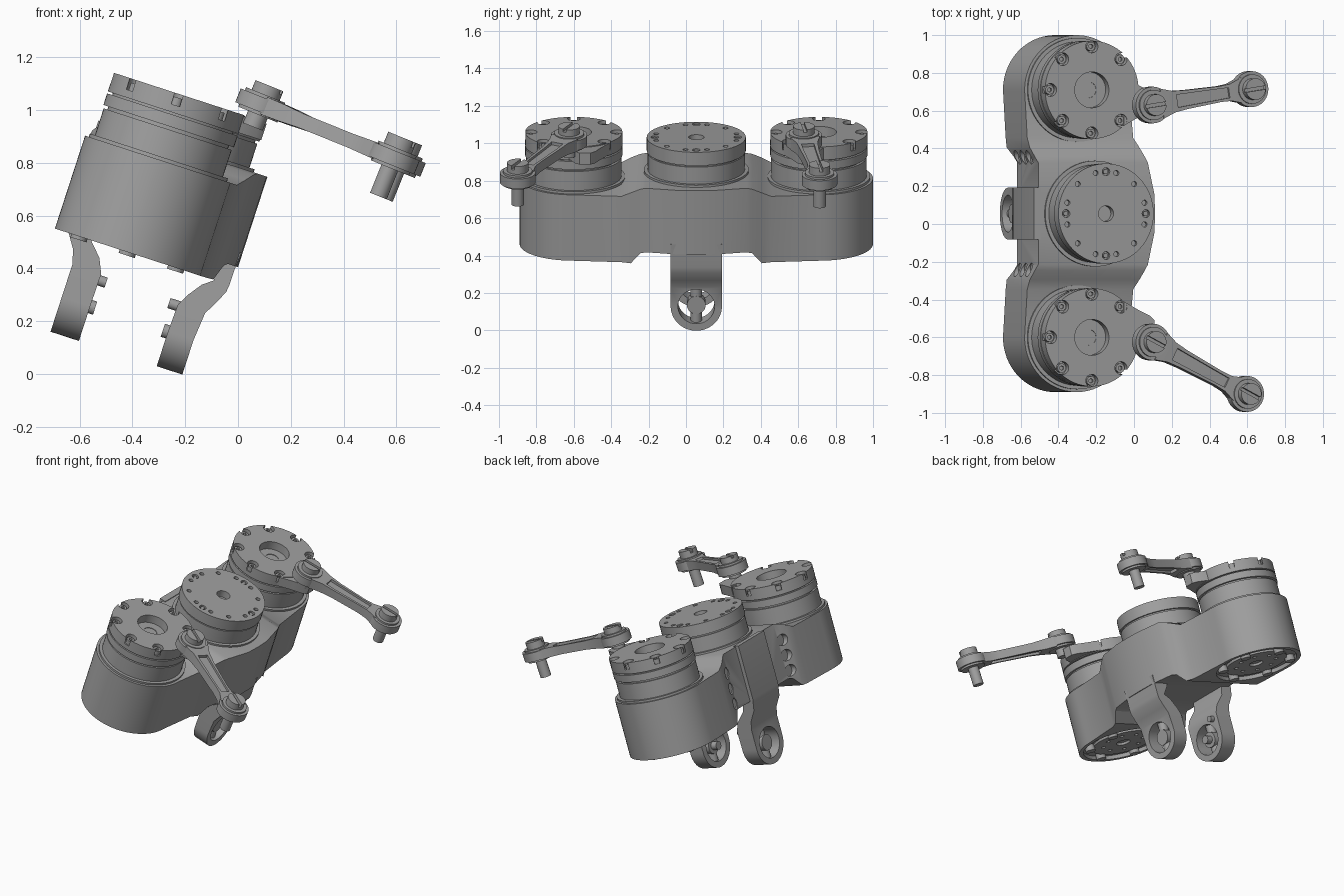
import bpy, bmesh, math
from mathutils import Matrix, Vector

if "Cube" in bpy.data.objects:
    bpy.data.objects.remove(bpy.data.objects["Cube"])

metal = bpy.data.materials.new("grey_metal")
metal.use_nodes = True
metal.diffuse_color = (0.35, 0.35, 0.35, 1)
metal.node_tree.nodes["Principled BSDF"].inputs["Base Color"].default_value = metal.diffuse_color

# Frame of the tilted housing
TILT = Matrix.Translation((0, 0.055, 0)) @ Matrix.Rotation(math.radians(18), 4, 'Y')


def make(name, bm):
    bmesh.ops.recalc_face_normals(bm, faces=bm.faces)
    mesh = bpy.data.meshes.new(name)
    bm.to_mesh(mesh)
    bm.free()
    mesh.materials.append(metal)
    obj = bpy.data.objects.new(name, mesh)
    bpy.context.collection.objects.link(obj)
    return obj


def rods(name, specs, seg=32):
    """Cylinders given as (radius, start, end), in one mesh."""
    bm = bmesh.new()
    for r, p, q in specs:
        p, q = Vector(p), Vector(q)
        m = Matrix.Translation((p + q) / 2) @ (q - p).to_track_quat('Z', 'Y').to_matrix().to_4x4()
        bmesh.ops.create_cone(bm, cap_ends=True, segments=seg, radius1=r, radius2=r,
                              depth=(q - p).length, matrix=m)
    return make(name, bm)


def loft(name, sections):
    """Skin a row of four-cornered sections."""
    bm = bmesh.new()
    rows = [[bm.verts.new(p) for p in s] for s in sections]
    for a, b in zip(rows, rows[1:]):
        for i in range(4):
            j = (i + 1) % 4
            bm.faces.new((a[i], a[j], b[j], b[i]))
    bm.faces.new(rows[0])
    bm.faces.new(rows[-1])
    return make(name, bm)


def cut(obj, cutter):
    mod = obj.modifiers.new("cut", 'BOOLEAN')
    mod.operation, mod.solver, mod.object = 'DIFFERENCE', 'EXACT', cutter
    bpy.context.view_layer.update()
    deps = bpy.context.evaluated_depsgraph_get()
    mesh = bpy.data.meshes.new_from_object(obj.evaluated_get(deps))
    obj.modifiers.clear()
    obj.data = mesh
    bpy.data.objects.remove(cutter)


def finish(frame, *objs):
    for o in objs:
        o.data.transform(frame)
        bpy.ops.object.select_all(action='DESELECT')
        o.select_set(True)
        bpy.context.view_layer.objects.active = o
        bpy.ops.object.shade_smooth_by_angle(angle=math.radians(32))


def ring(u, y, radius, count, start=0, skip=()):
    for i in range(count):
        if i not in skip:
            a = math.radians(start) + math.tau * i / count
            yield u + radius * math.cos(a), y + radius * math.sin(a)


MU, MY, R = -0.54, 0.655, 0.26

# Housing: sections along y as (y, rear, front, bottom, top)
half = [(0, -.775, -.125, .385, .745), (.1, -.775, -.128, .385, .745),
        (.27, -.775, -.165, .385, .745), (.3, -.79, -.178, .375, .735),
        (.35, -.81, -.2, .312, .708), (.4, -.815, -.225, .31, .68)]
for i in range(17):
    t = math.radians(i * 88 / 16)
    h = 0.29 * math.cos(t)
    half.append((MY + 0.29 * math.sin(t), MU - h, MU + h, .31, .68))
full = [(-s[0], *s[1:]) for s in half[:0:-1]] + half
housing = loft("housing", [[(a, y, c), (b, y, c), (b, y, d), (a, y, d)] for y, a, b, c, d in full])
cut(housing, rods("pocket_cutter", [(.262, (MU, s * MY, .25), (MU, s * MY, .335)) for s in (-1, 1)], 48))
cut(housing, rods("scallop_cutter", [(.036, (-.9, s * .298, w), (-.77, s * .298, w))
                                     for s in (-1, 1) for w in (.43, .53, .63)], 20))
finish(TILT, housing)

# Outer motors
for side, s in (("right", -1), ("left", 1)):
    y = s * MY
    base = rods(side + "_motor_body", [(.275, (MU, y, .66), (MU, y, .693)),
                                       (R - .005, (MU, y, .66), (MU, y, .8)),
                                       (R - .02, (MU, y, .79), (MU, y, .88)),
                                       (R, (MU, y, .812), (MU, y, .858))], 64)
    flange = rods(side + "_motor_flange", [(R, (MU, y, .866), (MU, y, .94))], 64)
    spots = list(ring(MU, y, .23, 8, 0, (0,)))
    cut(flange, rods("notch_cutter", [(.034, (a, b, .895), (a, b, 1)) for a, b in spots], 20))
    cut(flange, rods("bore_cutter", [(.095, (MU, y, .884), (MU, y, 1))], 48))
    cut(flange, rods("shaft_hole_cutter", [(.042, (MU, y, .8), (MU, y, .95))], 32))
    bolts = rods(side + "_flange_bolts", [(.024, (a, b, .88), (a, b, .925)) for a, b in spots], 16)
    cut(bolts, rods("socket_cutter", [(.012, (a, b, .91), (a, b, .95)) for a, b in spots], 6))
    # Lug that carries the arm
    ly = y - s * .06
    lug = loft(side + "_arm_lug", [[(u, ly - h, .87), (u, ly + h, .87), (u, ly + h, .935), (u, ly - h, .935)]
                                   for u, h in ((-.36, .13), (-.27, .08), (-.215, .055), (-.19, .03))])
    # Underside cover and its bolts
    cover = rods(side + "_motor_back", [(.2, (MU, y, .32), (MU, y, .345))], 48)
    cut(cover, rods("cover_hole_cutter", [(.045, (MU, y, .3), (MU, y, .335))] +
                    [(.014, (a, b, .3), (a, b, .335)) for a, b in ring(MU, y, .13, 8)], 20))
    feet = rods(side + "_underside_bolts", [(.032, (a, b, .297), (a, b, .34))
                                            for a, b in ring(MU, y, .222, 6, 30)], 20)
    finish(TILT, base, flange, bolts, lug, cover, feet)

# Middle motor
CU = -.46
base = rods("middle_motor_body", [(.28, (CU, 0, .72), (CU, 0, .757)),
                                  (R, (CU, 0, .72), (CU, 0, .852)),
                                  (.25, (CU, 0, .84), (CU, 0, .88))], 64)
disc = rods("middle_motor_disc", [(.265, (CU, 0, .862), (CU, 0, .937))], 64)
holes = [(.014, p) for p in ring(CU, 0, .222, 12, 15)] + [(.021, p) for p in ring(CU, 0, .222, 4)]
cut(disc, rods("disc_hole_cutter", [(r, (a, b, .915), (a, b, 1)) for r, (a, b) in holes] +
               [(.042, (CU, 0, .89), (CU, 0, 1))], 20))
heads = rods("disc_screws", [(.013, (a, b, .9), (a, b, .932)) for a, b in ring(CU, 0, .222, 4)], 12)
finish(TILT, base, disc, heads)

# Mounting legs: stations are (height, rear, front)
legs = {"front_leg": ([(.44, -.25, -.13), (.37, -.24, -.135), (.31, -.195, -.135), (.28, -.235, -.139),
                       (.227, -.273, -.165), (.18, -.298, -.19)], -.302, -.2, -1),
        "rear_leg": ([(.75, -.8, -.76), (.4, -.8, -.72), (.325, -.785, -.7), (.256, -.74, -.635),
                      (.2, -.725, -.61)], -.725, -.612, 1)}
for name, (stations, u0, u1, inward) in legs.items():
    hw, cw = .137, .07
    rows = [(w, a, b, hw) for w, a, b in stations]
    for i in range(15):
        t = math.radians(i * 87 / 14)
        rows.append((cw - hw * math.sin(t), u0, u1, hw * math.cos(t)))
    leg = loft(name, [[(a, -h, w), (b, -h, w), (b, h, w), (a, h, w)] for w, a, b, h in rows])
    cut(leg, rods("eye_cutter", [(.098, (u0 - .05, 0, cw), (u1 + .05, 0, cw))], 40))
    mid = (u0 + u1) / 2
    inner = u1 if inward > 0 else u0
    hub = rods(name + "_hub", [(.05, (u0 + .02, 0, cw), (u1 - .02, 0, cw)),
                               (.03, (mid, 0, cw - .11), (mid, 0, cw + .11)),
                               (.026, (mid, 0, cw), (inner + inward * .02, 0, cw))], 24)
    pin = rods(name + "_pin", [(.02, (mid, .09, .175), (inner + inward * .03, .09, .175))], 16)
    finish(TILT, leg, hub, pin)

# Linkage arms, each built along its own x axis
for side, start, yaw, length in (("right", (.09, -.625, 1.02), -27, .605),
                                 ("left", (.09, .63, 1.02), 8.5, .57)):
    frame = (Matrix.Translation(start) @ Matrix.Rotation(math.radians(22), 4, 'Y')
             @ Matrix.Rotation(math.radians(yaw), 4, 'Z'))
    L = length
    bar = loft(side + "_arm_bar", [[(x, -h, -z), (x, h, -z), (x, h, z), (x, -h, z)] for x, h, z in
                                   ((.05, .08, .035), (.12, .057, .033), (.2, .05, .028),
                                    (L - .18, .042, .028), (L - .12, .045, .03), (L - .05, .07, .032))])
    for z in (-.03, .03):
        cut(bar, loft("panel_cutter", [[(x, -h, z - .016), (x, h, z - .016), (x, h, z + .016), (x, -h, z + .016)]
                                       for x, h in ((.14, .034), (L - .13, .027))]))
    eyes = rods(side + "_arm_eyes", [(.097, (0, 0, -.028), (0, 0, .028)), (.08, (0, 0, -.04), (0, 0, .04)),
                                     (.095, (L, 0, -.028), (L, 0, .028)), (.078, (L, 0, -.04), (L, 0, .04))], 40)
    screws = rods(side + "_arm_screws", [(.057, (0, 0, .03), (0, 0, .078)), (.057, (L, 0, .03), (L, 0, .085))], 32)
    cut(screws, loft("slot_cutter", [[(x, -.009, .063), (x, .009, .063), (x, .009, .1), (x, -.009, .1)]
                                     for x in (-.1, L + .1)]))
    pins = rods(side + "_arm_pins", [(.034, (L, 0, 0), (L, 0, -.155)), (.04, (0, 0, 0), (0, 0, -.09))], 24)
    finish(frame, bar, eyes, screws, pins)
